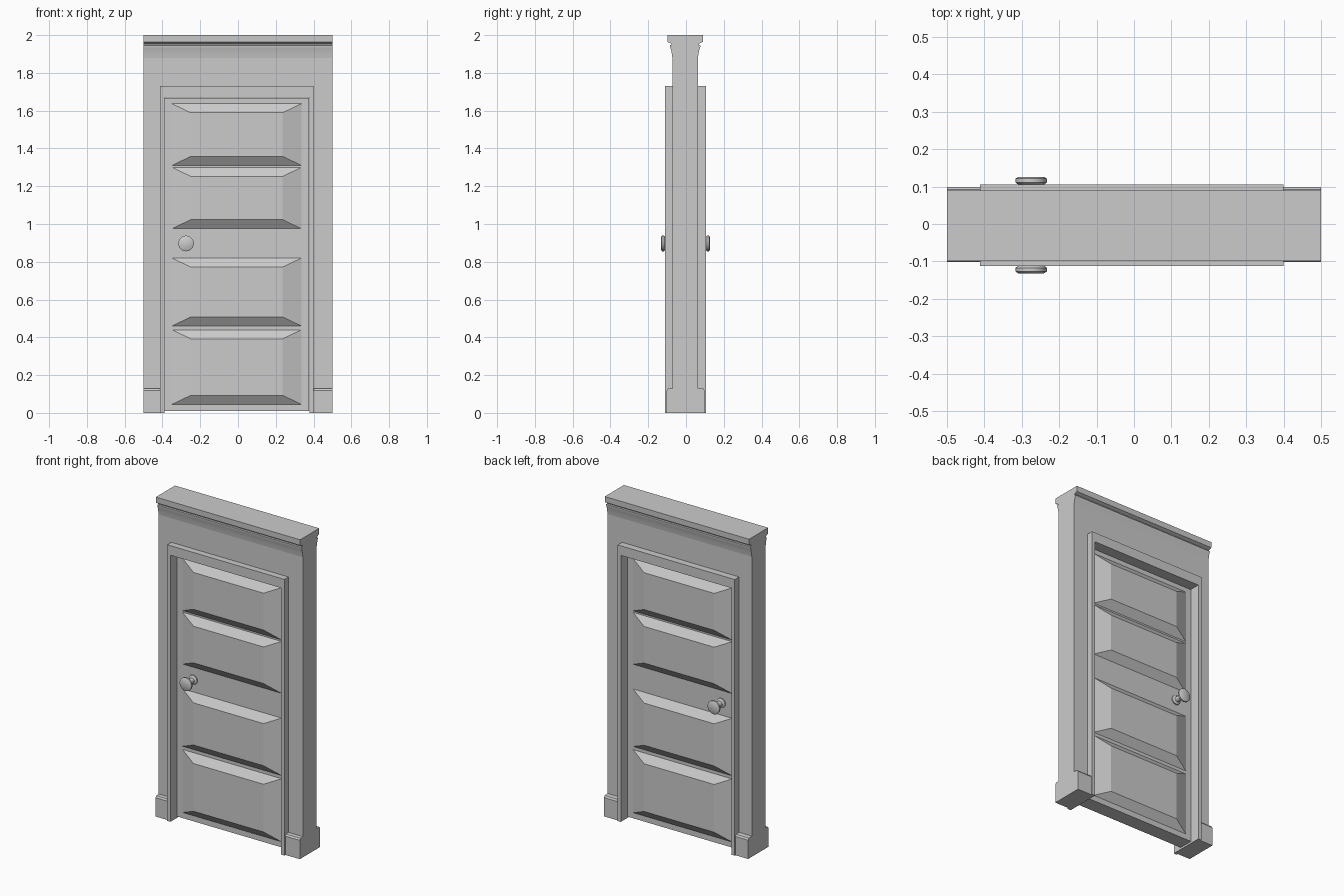
import bpy, bmesh, math
from mathutils import Matrix, Vector

cube = bpy.data.objects.get("Cube")
if cube:
    bpy.data.objects.remove(cube)

grey = bpy.data.materials.new("plain_grey")
grey.use_nodes = True
colour = (0.6, 0.6, 0.6, 1)
grey.diffuse_color = colour
grey.node_tree.nodes["Principled BSDF"].inputs["Base Color"].default_value = colour


def finish(name, bm):
    bmesh.ops.recalc_face_normals(bm, faces=bm.faces)
    mesh = bpy.data.meshes.new(name)
    bm.to_mesh(mesh)
    bm.free()
    mesh.materials.append(grey)
    obj = bpy.data.objects.new(name, mesh)
    bpy.context.collection.objects.link(obj)
    return obj


def extrude(name, outline, place, start, end):
    """Extrude a 2D outline; place(a, b, t) turns it into a 3D point."""
    bm = bmesh.new()
    face = bm.faces.new([bm.verts.new(place(a, b, start)) for a, b in outline])
    made = bmesh.ops.extrude_face_region(bm, geom=[face])["geom"]
    move = Vector(place(0, 0, end)) - Vector(place(0, 0, start))
    bmesh.ops.translate(bm, verts=[v for v in made if isinstance(v, bmesh.types.BMVert)], vec=move)
    return finish(name, bm)


def along_x(y, z, x):
    return (x, y, z)


def along_y(x, z, y):
    return (x, y, z)


def arch(left, right, top, inner_left, inner_right, inner_top):
    return [(left, 0), (left, top), (right, top), (right, 0),
            (inner_right, 0), (inner_right, inner_top), (inner_left, inner_top), (inner_left, 0)]


def smooth(obj):
    bpy.ops.object.select_all(action="DESELECT")
    obj.select_set(True)
    bpy.context.view_layer.objects.active = obj
    bpy.ops.object.shade_smooth_by_angle(angle=math.radians(35))


# Opening limits
LEFT, RIGHT, TOP = -0.39, 0.378, 1.67
FRONT, BACK = -0.072, 0.063

# Wall surround and the raised trim around the opening
extrude("surround", arch(-0.5, 0.5, 1.88, LEFT - 0.01, RIGHT + 0.01, TOP + 0.02), along_y, FRONT, BACK)
extrude("trim", arch(-0.412, 0.4, 1.73, LEFT, RIGHT, TOP), along_y, -0.112, 0.106)

# Crown moulding: (overhang beyond the wall, height)
steps = [(0, 1.88), (0.003, 1.9), (0.008, 1.925), (0.013, 1.94), (0.013, 1.946),
         (0.004, 1.948), (0.006, 1.955), (0.015, 1.959), (0.026, 1.964), (0.027, 2.0)]
profile = [(FRONT - d, z) for d, z in steps] + [(BACK + d, z) for d, z in reversed(steps)]
smooth(extrude("crown", profile, along_x, -0.5, 0.5))

# Plinth blocks at the feet, with a sloped top edge
block = [(-0.102, 0), (-0.102, 0.118), (-0.095, 0.128), (FRONT, 0.13),
         (BACK, 0.13), (0.092, 0.128), (0.099, 0.118), (0.099, 0)]
extrude("right_plinth", block, along_x, -0.5, LEFT - 0.005)
extrude("left_plinth", block, along_x, RIGHT + 0.002, 0.5)

# Door slab
DOOR_MID, DOOR_HALF = -0.003, 0.046
slab = [(LEFT + 0.002, 0.01), (RIGHT - 0.002, 0.01), (RIGHT - 0.002, TOP - 0.004), (LEFT + 0.002, TOP - 0.004)]
extrude("door", slab, along_y, DOOR_MID - DOOR_HALF, DOOR_MID + DOOR_HALF)


def raised_panel(name, low, high, side):
    """Sloped-edge panel standing out from one door face."""
    bm = bmesh.new()
    rings = []
    for dx, dz, out in ((0, 0, -0.01), (0, 0, 0), (0.1, 0.048, 0.035)):
        y = DOOR_MID + side * (DOOR_HALF + out)
        x0, x1, z0, z1 = -0.35 + dx, 0.336 - dx, low + dz, high - dz
        rings.append([bm.verts.new(p) for p in ((x0, y, z0), (x1, y, z0), (x1, y, z1), (x0, y, z1))])
    for a, b in zip(rings, rings[1:]):
        for i in range(4):
            j = (i + 1) % 4
            bm.faces.new((a[i], a[j], b[j], b[i]))
    bm.faces.new(rings[0])
    bm.faces.new(rings[-1])
    finish(name, bm)


def knob(name, side):
    """Turned knob: rose, slim stem and flared head, (radius, distance)."""
    bm = bmesh.new()
    turned = [(0, 0), (0.03, 0), (0.03, 0.007), (0.017, 0.014), (0.017, 0.046), (0.03, 0.059),
              (0.042, 0.068), (0.042, 0.078), (0.034, 0.083), (0, 0.083)]
    pts = [bm.verts.new((r, 0, d)) for r, d in turned]
    edges = [bm.edges.new(pair) for pair in zip(pts, pts[1:])]
    bmesh.ops.spin(bm, geom=pts + edges, cent=(0, 0, 0), axis=(0, 0, 1), angle=math.tau, steps=12)
    bmesh.ops.remove_doubles(bm, verts=bm.verts, dist=0.0005)
    turn = Matrix.Rotation(-side * math.pi / 2, 4, "X")
    spot = Matrix.Translation((-0.275, DOOR_MID + side * DOOR_HALF, 0.897))
    bmesh.ops.transform(bm, matrix=spot @ turn, verts=bm.verts)
    smooth(finish(name, bm))


# Panels and knobs on both faces
for face, side in (("front", -1), ("back", 1)):
    for i, (low, high) in enumerate(((0.045, 0.44), (0.46, 0.82), (0.975, 1.3), (1.31, 1.637))):
        raised_panel(f"{face}_panel_{i + 1}", low, high, side)
    knob(f"{face}_knob", side)
